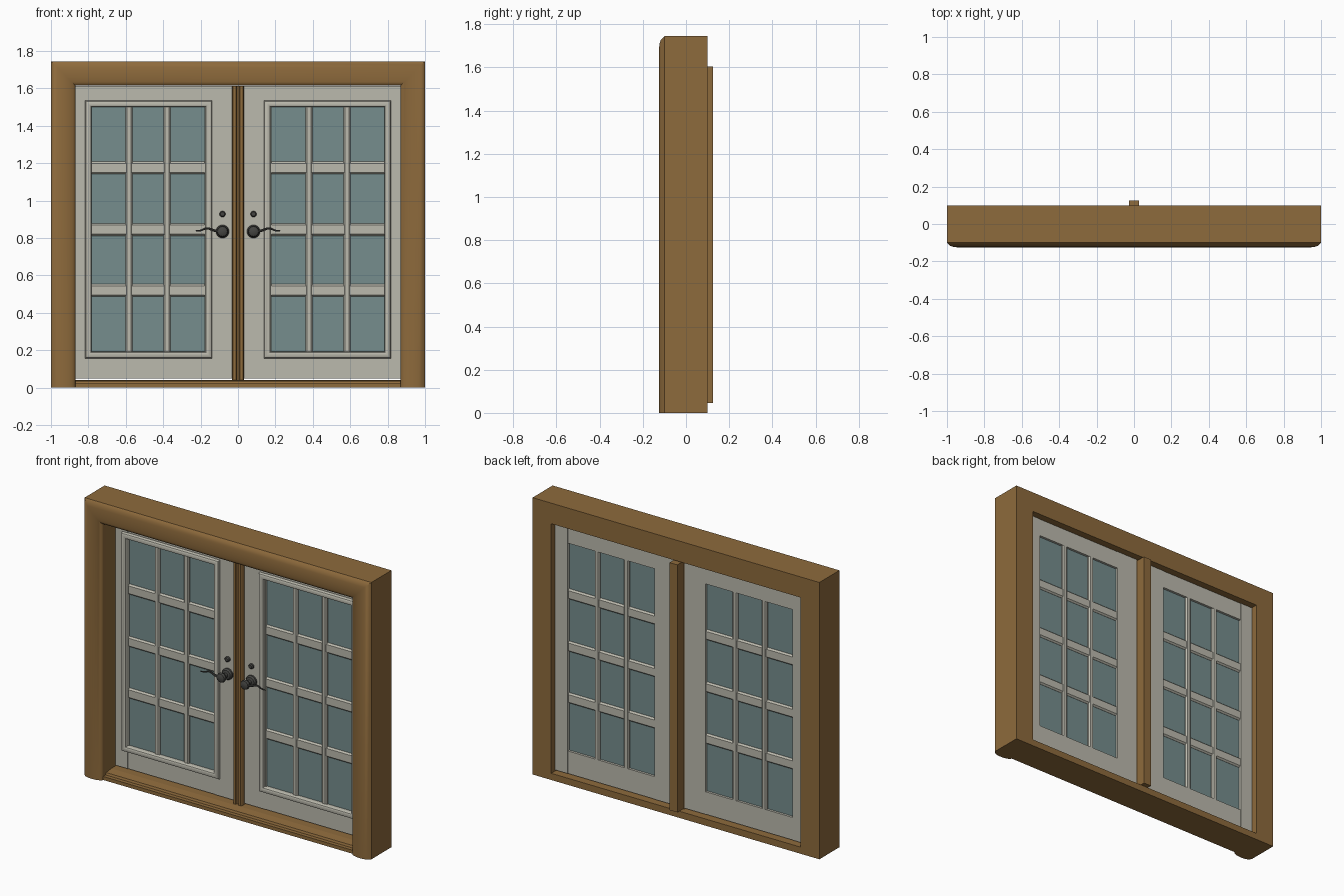
import bpy, bmesh, math
from mathutils import Matrix, Vector

if "Cube" in bpy.data.objects:
    bpy.data.objects.remove(bpy.data.objects["Cube"])


def material(name, rgb):
    m = bpy.data.materials.new(name)
    m.diffuse_color = (*rgb, 1)
    m.use_nodes = True
    m.node_tree.nodes["Principled BSDF"].inputs["Base Color"].default_value = m.diffuse_color
    return m


WOOD = material("wood", (0.27, 0.145, 0.045))
PAINT = material("paint", (0.50, 0.49, 0.42))
GLASS = material("glass", (0.18, 0.27, 0.27))
METAL = material("metal", (0.06, 0.06, 0.055))


def finish(bm, name, mat, smooth=False):
    bmesh.ops.recalc_face_normals(bm, faces=bm.faces)
    me = bpy.data.meshes.new(name)
    bm.to_mesh(me)
    bm.free()
    ob = bpy.data.objects.new(name, me)
    bpy.context.collection.objects.link(ob)
    me.materials.append(mat)
    if smooth:
        bpy.ops.object.select_all(action='DESELECT')
        ob.select_set(True)
        bpy.context.view_layer.objects.active = ob
        bpy.ops.object.shade_smooth_by_angle(angle=math.radians(30))
    return ob


def box(name, x, y, z, mat):
    bm = bmesh.new()
    bmesh.ops.create_cube(bm, size=1)
    for v in bm.verts:
        v.co = Vector([(a + b) / 2 + c * abs(b - a) for (a, b), c in zip((x, y, z), v.co)])
    return finish(bm, name, mat)


def extrude(name, points, direction, mat, smooth=False):
    """Extrude a closed outline of 3D points along a vector."""
    bm = bmesh.new()
    face = bm.faces.new([bm.verts.new(p) for p in points])
    new = bmesh.ops.extrude_face_region(bm, geom=[face])["geom"]
    bmesh.ops.translate(bm, verts=[g for g in new if isinstance(g, bmesh.types.BMVert)], vec=direction)
    return finish(bm, name, mat, smooth)


def mitred(name, x, z, profile, mat, closed):
    """Sweep a (inset, y) profile round a rectangle; open leaves out the bottom."""
    bm = bmesh.new()
    k = 1 if closed else 0
    cols = []
    for sx, top in ((0, 0), (0, 1), (1, 1), (1, 0)):
        cols.append([bm.verts.new((x[1] - d if sx else x[0] + d, y,
                                   z[1] - d if top else z[0] + d * k)) for d, y in profile])
    n = len(profile)
    for i in range(4 if closed else 3):
        a, b = cols[i], cols[(i + 1) % 4]
        for j in range(n):
            bm.faces.new((a[j], a[(j + 1) % n], b[(j + 1) % n], b[j]))
    if not closed:
        bm.faces.new(cols[0])
        bm.faces.new(cols[3])
    return finish(bm, name, mat, True)


def lathe(name, x, z, profile, mat, seg=24):
    """Turn a (radius, y) profile about a front-to-back axis."""
    bm = bmesh.new()
    rings = [[bm.verts.new((x + r * math.cos(2 * math.pi * i / seg), y,
                            z + r * math.sin(2 * math.pi * i / seg))) for i in range(seg)]
             for r, y in profile]
    for a, b in zip(rings, rings[1:]):
        for i in range(seg):
            bm.faces.new((a[i], a[(i + 1) % seg], b[(i + 1) % seg], b[i]))
    bm.faces.new(rings[0])
    bm.faces.new(rings[-1])
    return finish(bm, name, mat, True)


# outer frame with a bulged front face, mitred at the top corners
bulge = [(0.065 - 0.065 * math.cos(t * math.pi / 12), -0.1 - 0.025 * math.sin(t * math.pi / 12))
         for t in range(3, 13)]
mitred("frame", (-1, 1), (0, 1.745), [(0, 0.1), (0, -0.1)] + bulge + [(0.13, 0.1)], WOOD, False)

# stepped sill
sill = [(-0.1, 0), (-0.1, 0.022), (-0.075, 0.022), (-0.07, 0.035), (-0.02, 0.042), (0.1, 0.042), (0.1, 0)]
extrude("sill", [(-0.87, y, z) for y, z in sill], (1.74, 0, 0), WOOD)

# centre post: grooved strip in front, cover strip behind
post = [(-0.032, 0.06), (-0.032, 0.0), (-0.026, -0.01), (-0.01, -0.01), (-0.006, 0.0), (0.006, 0.0),
        (0.01, -0.01), (0.026, -0.01), (0.032, 0.0), (0.032, 0.06)]
extrude("centre_post", [(x, y, 0.042) for x, y in post], (0, 0, 1.57), WOOD)
box("centre_cover_strip", (-0.027, 0.027), (0.06, 0.125), (0.045, 1.605), WOOD)

DOOR_Y = (0.02, 0.06)
LO, HI = 0.19, 1.50
for side, s in (("left", -1), ("right", 1)):
    def span(a, b):
        return tuple(sorted((s * a, s * b)))

    # door stiles and rails
    box(side + "_outer_stile", span(0.783, 0.87), DOOR_Y, (0.048, 1.612), PAINT)
    box(side + "_inner_stile", span(0.032, 0.178), DOOR_Y, (0.048, 1.612), PAINT)
    box(side + "_bottom_rail", span(0.178, 0.783), (0.022, 0.058), (0.048, LO), PAINT)
    box(side + "_top_rail", span(0.178, 0.783), (0.022, 0.058), (HI, 1.612), PAINT)

    # glass pane and rounded moulding around it
    box(side + "_glass", span(0.175, 0.785), (0.037, 0.043), (LO - 0.005, HI + 0.005), GLASS)
    ring = [(0, 0.025), (0, 0.012), (0.004, 0.004), (0.011, 0), (0.024, 0), (0.031, 0.004),
            (0.035, 0.012), (0.035, 0.025)]
    mitred(side + "_moulding", span(0.139, 0.818), (0.157, 1.535), ring, PAINT, True)

    # upright glazing bars
    for c in (0.379, 0.583):
        bar = [(-0.018, 0.03), (-0.01, 0.022), (0.01, 0.022), (0.018, 0.03),
               (0.018, 0.05), (0.01, 0.058), (-0.01, 0.058), (-0.018, 0.05)]
        extrude(side + "_upright_bar", [(s * c + x, y, LO) for x, y in bar], (0, 0, HI - LO), PAINT)
    # cross bars with sloped edges
    for c in (1.175, 0.845, 0.52):
        bar = [(0.026, -0.024), (0.026, 0.024), (0.036, 0.033), (0.044, 0.033),
               (0.054, 0.024), (0.054, -0.024), (0.044, -0.033), (0.036, -0.033)]
        x0, x1 = span(0.178, 0.783)
        extrude(side + "_cross_bar", [(x0, y, c + z) for y, z in bar], (x1 - x0, 0, 0), PAINT)

    # handle: rosette, neck, hub and wavy lever; small lock above
    hx, hz = s * 0.083, 0.835
    lathe(side + "_handle_hub", hx, hz,
          [(0.035, 0.02), (0.035, 0.01), (0.028, 0.0), (0.014, -0.004), (0.013, -0.025), (0.024, -0.032),
           (0.03, -0.045), (0.026, -0.058), (0.014, -0.064)], METAL)
    lathe(side + "_lock", hx, 0.928, [(0.016, 0.02), (0.016, 0.008), (0.011, 0.002)], METAL, 16)
    path = [(0, 0), (0.04, 0.004), (0.085, 0.017), (0.115, 0.006), (0.143, 0.003)]
    curve = bpy.data.curves.new(side + "_lever", 'CURVE')
    curve.dimensions = '3D'
    curve.bevel_depth = 0.007
    curve.bevel_resolution = 2
    curve.use_fill_caps = True
    sp = curve.splines.new('BEZIER')
    sp.bezier_points.add(len(path) - 1)
    for p, (dx, dz), r in zip(sp.bezier_points, path, (1.2, 1, 0.8, 0.65, 0.5)):
        p.co = (hx + s * dx, -0.048, hz + dz)
        p.handle_left_type = p.handle_right_type = 'AUTO'
        p.radius = r
    sp.resolution_u = 6
    curve.materials.append(METAL)
    lever = bpy.data.objects.new(side + "_lever", curve)
    bpy.context.collection.objects.link(lever)
    bpy.ops.object.select_all(action='DESELECT')
    lever.select_set(True)
    bpy.context.view_layer.objects.active = lever
    bpy.ops.object.convert(target='MESH')
    bpy.ops.object.shade_smooth_by_angle(angle=math.radians(40))
